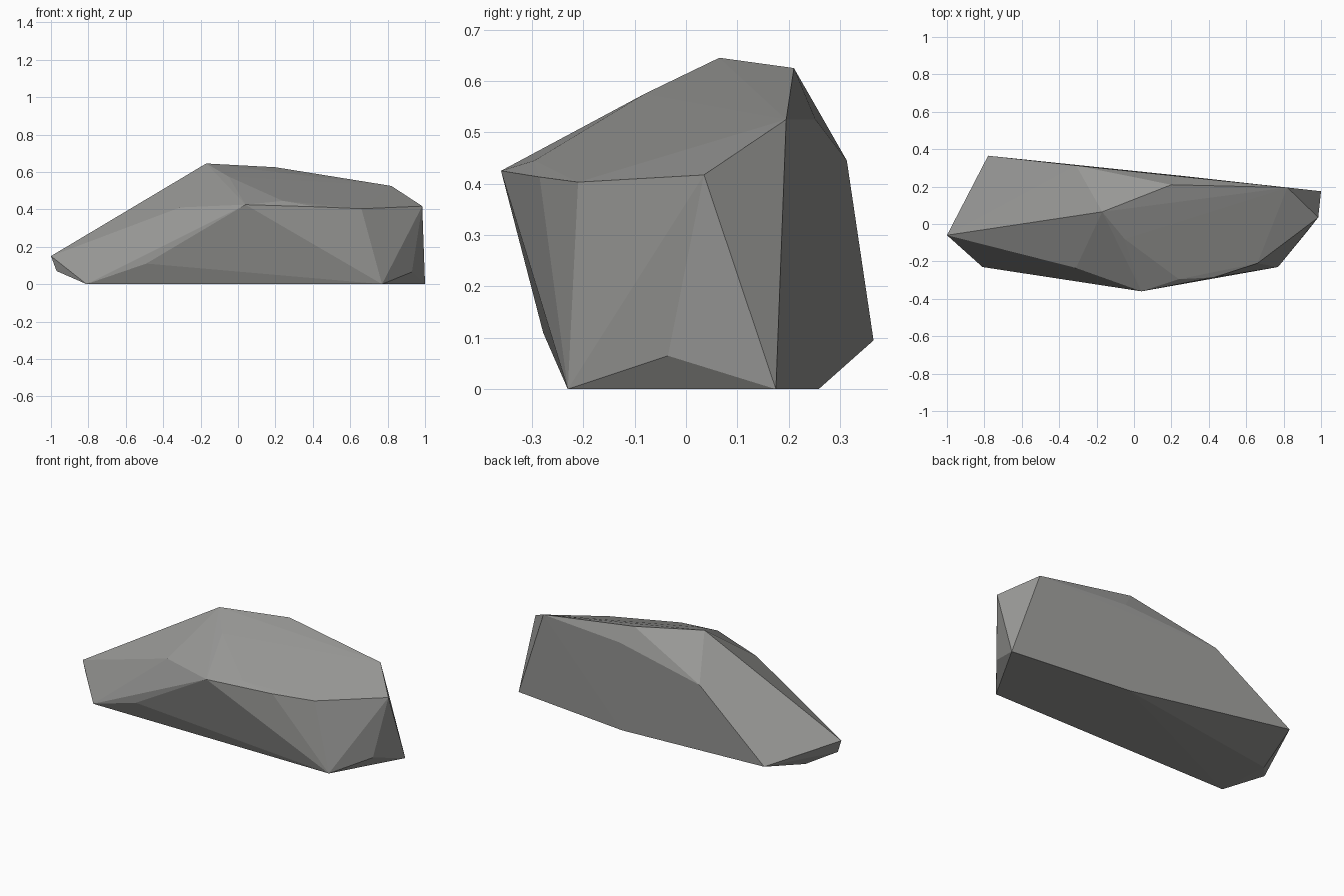
import bpy
import bmesh

cube = bpy.data.objects.get("Cube")
if cube:
    bpy.data.objects.remove(cube, do_unlink=True)

# Stone material
stone = bpy.data.materials.new("warm grey stone")
stone.use_nodes = True
grey = (0.31, 0.31, 0.3, 1)
stone.diffuse_color = grey
bsdf = stone.node_tree.nodes["Principled BSDF"]
bsdf.inputs["Base Color"].default_value = grey
bsdf.inputs["Roughness"].default_value = 0.9

# Corners of the rock, grouped by where they sit
base = [(-.81, -.23, 0), (.77, -.23, 0), (1, .175, 0), (.25, .258, 0), (-.85, .07, .018)]
left_tip = [(-1, -.06, .15), (-.97, -.07, .07)]
front_ridge = [(-.49, -.278, .11), (-.31, -.235, .41), (.04, -.36, .425),
               (.24, -.295, .445), (.43, -.285, .413), (.66, -.21, .403)]
right_end = [(.985, .035, .417), (.93, -.035, .065)]
crest = [(-.17, .065, .645), (-.05, -.08, .575), (.2, .21, .625), (.82, .195, .525)]
back = [(.27, .252, .525), (-.31, .313, .445), (-.78, .365, .095)]

# Faceted boulder: wrap the corners in a convex shell
bm = bmesh.new()
for corner in base + left_tip + front_ridge + right_end + crest + back:
    bm.verts.new(corner)
bmesh.ops.convex_hull(bm, input=bm.verts[:])
loose = [v for v in bm.verts if not v.link_faces]
bmesh.ops.delete(bm, geom=loose, context='VERTS')
bmesh.ops.recalc_face_normals(bm, faces=bm.faces[:])

mesh = bpy.data.meshes.new("rock")
bm.to_mesh(mesh)
bm.free()
mesh.materials.append(stone)
rock = bpy.data.objects.new("rock", mesh)
bpy.context.collection.objects.link(rock)
